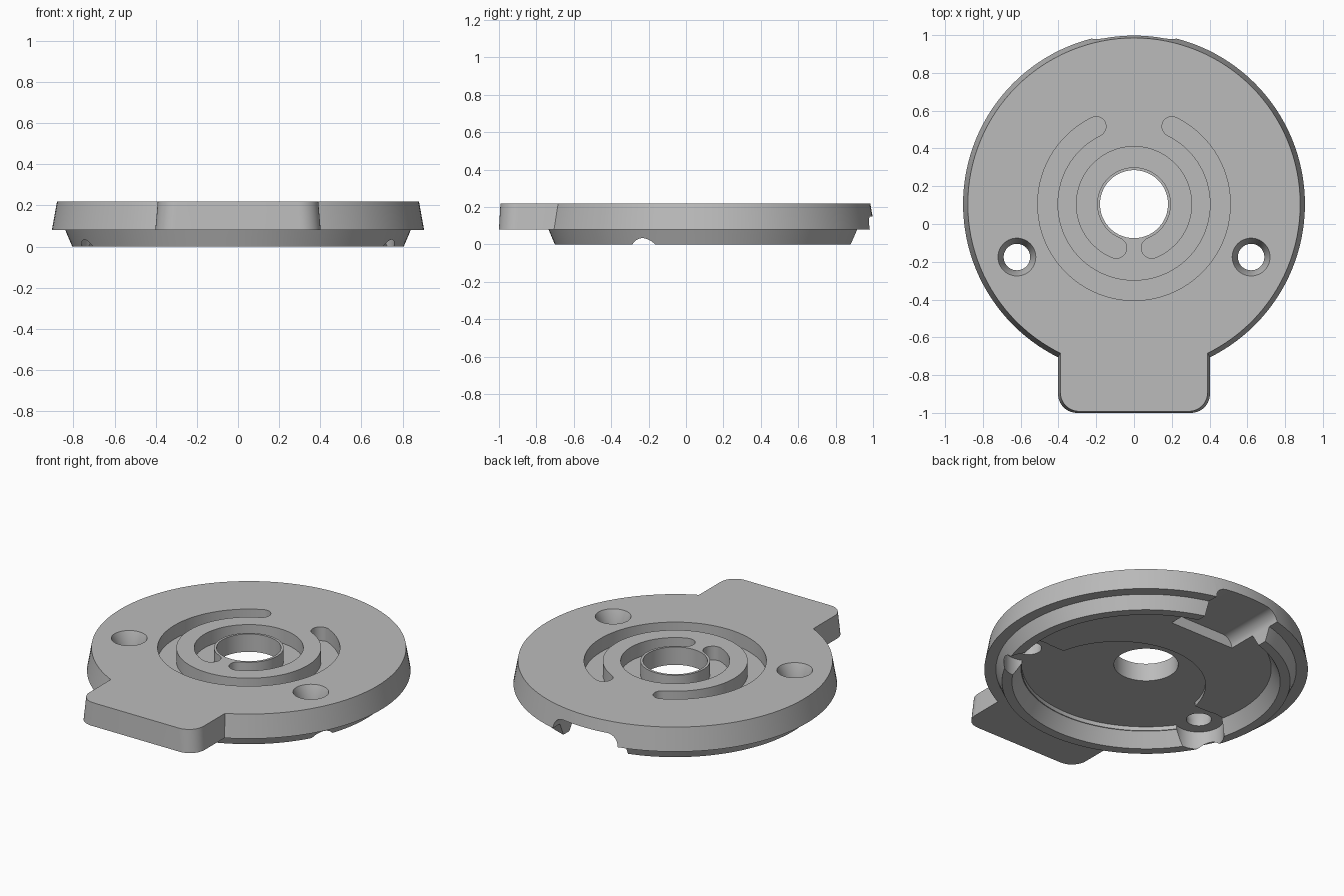
import bpy, bmesh, math

if "Cube" in bpy.data.objects:
    bpy.data.objects.remove(bpy.data.objects["Cube"])

CY = 0.105      # centre of the round body in y
TOP = 0.22


def arc(cx, cy, r, a0, a1, n):
    """Points on an arc, angles in degrees."""
    return [(cx + r * math.cos(math.radians(a0 + (a1 - a0) * i / n)),
             cy + r * math.sin(math.radians(a0 + (a1 - a0) * i / n))) for i in range(n + 1)]


def circle(cx, cy, r, n=64):
    return arc(cx, cy, r, 0, 360, n)[:-1]


def make(name, bm):
    bmesh.ops.recalc_face_normals(bm, faces=bm.faces)
    mesh = bpy.data.meshes.new(name)
    bm.to_mesh(mesh)
    bm.free()
    obj = bpy.data.objects.new(name, mesh)
    bpy.context.collection.objects.link(obj)
    return obj


def loft(name, low, z0, high, z1):
    """Solid between two outlines with the same number of points."""
    bm = bmesh.new()
    a = [bm.verts.new((x, y, z0)) for x, y in low]
    b = [bm.verts.new((x, y, z1)) for x, y in high]
    bm.faces.new(a)
    bm.faces.new(b)
    for i in range(len(a)):
        j = (i + 1) % len(a)
        bm.faces.new((a[i], a[j], b[j], b[i]))
    return make(name, bm)


def prism(name, pts, z0, z1):
    return loft(name, pts, z0, pts, z1)


def lathe(name, profile, n=128):
    """Solid of revolution; the first and last rings are capped."""
    bm = bmesh.new()
    rings = [[bm.verts.new((x, y, z)) for x, y in circle(0, CY, r, n)] for r, z in profile]
    bm.faces.new(rings[0])
    bm.faces.new(rings[-1])
    for a, b in zip(rings, rings[1:]):
        for i in range(n):
            j = (i + 1) % n
            bm.faces.new((a[i], a[j], b[j], b[i]))
    return make(name, bm)


def slot(r0, r1, a0, a1):
    """Curved slot outline with round ends, about the body centre."""
    rm, hw = (r0 + r1) / 2, (r1 - r0) / 2
    end0, end1 = arc(0, CY, rm, a0, a1, 1)
    return (arc(0, CY, r1, a0, a1, 72) + arc(*end1, hw, a1, a1 + 180, 12)[1:-1]
            + arc(0, CY, r0, a1, a0, 72) + arc(*end0, hw, a0 + 180, a0 + 360, 12)[1:-1])


def tab_outline(w, front):
    r = 0.1
    return ([(w, -0.6), (-w, -0.6)] + arc(-w + r, front + r, r, 180, 270, 10)
            + arc(w - r, front + r, r, 270, 360, 10))


def boolean(target, tool, op):
    mod = target.modifiers.new(tool.name, 'BOOLEAN')
    mod.operation, mod.object, mod.solver = op, tool, 'EXACT'
    bpy.context.view_layer.objects.active = target
    bpy.ops.object.modifier_apply(modifier=mod.name)
    bpy.data.objects.remove(tool, do_unlink=True)


# Round cover with tapered rim and lower locating ring
cover = lathe("cover_plate", [(0.88, TOP), (0.905, 0.08), (0.84, 0.08), (0.806, 0),
                              (0.75, 0), (0.70, 0.085)])

# Front tab
boolean(cover, loft("tab", tab_outline(0.402, -1.0), 0.08, tab_outline(0.39, -0.992), TOP), 'UNION')

# Shallow pocket underneath: front segment plus a round bulge
cut_y = -0.04
a = math.degrees(math.asin((cut_y - CY) / 0.695))
b = math.degrees(math.asin((cut_y + 0.14) / 0.49))
pocket = arc(0, CY, 0.695, 180 - a, 360 + a, 64) + arc(0, -0.14, 0.49, b, 180 - b, 48)
cutters = [prism("pocket", pocket, 0.04, 0.11)]

# Central bore and the two nested C grooves
cutters.append(prism("bore", circle(0, CY, 0.18, 96), -0.1, 0.4))
cutters.append(prism("outer_groove", slot(0.405, 0.51, 116, 424), 0.135, 0.3))
cutters.append(prism("inner_groove", slot(0.195, 0.305, -68, 248), 0.135, 0.3))

# Countersunk screw holes with round reliefs underneath
for s in (-1, 1):
    x, y = s * 0.62, -0.175
    cutters.append(prism("relief", circle(x, y, 0.14), -0.1, 0.11))
    cutters.append(prism("screw_hole", circle(x, y, 0.07), 0.05, 0.3))
    cutters.append(loft("countersink", circle(x, y, 0.07), 0.14, circle(x, y, 0.102), TOP + 0.005))

# Vaulted channel through the back of the rim
w, r, z = 0.22, 0.07, 0.15
vault = [(-w, -0.1), (w, -0.1)] + arc(w - r, z - r, r, 0, 90, 10) + arc(-w + r, z - r, r, 90, 180, 10)
channel = prism("channel", vault, 0.59, 1.2)
for v in channel.data.vertices:
    v.co = (v.co.x, v.co.z, v.co.y)
channel.data.flip_normals()
cutters.append(channel)

for c in cutters:
    boolean(cover, c, 'DIFFERENCE')

# Single grey finish
grey = bpy.data.materials.new("grey")
grey.diffuse_color = (0.5, 0.5, 0.5, 1)
grey.use_nodes = True
grey.node_tree.nodes["Principled BSDF"].inputs["Base Color"].default_value = grey.diffuse_color
cover.data.materials.clear()
cover.data.materials.append(grey)
for p in cover.data.polygons:
    p.material_index = 0

bpy.ops.object.select_all(action='DESELECT')
cover.select_set(True)
bpy.context.view_layer.objects.active = cover
bpy.ops.object.shade_smooth_by_angle(angle=math.radians(25))
